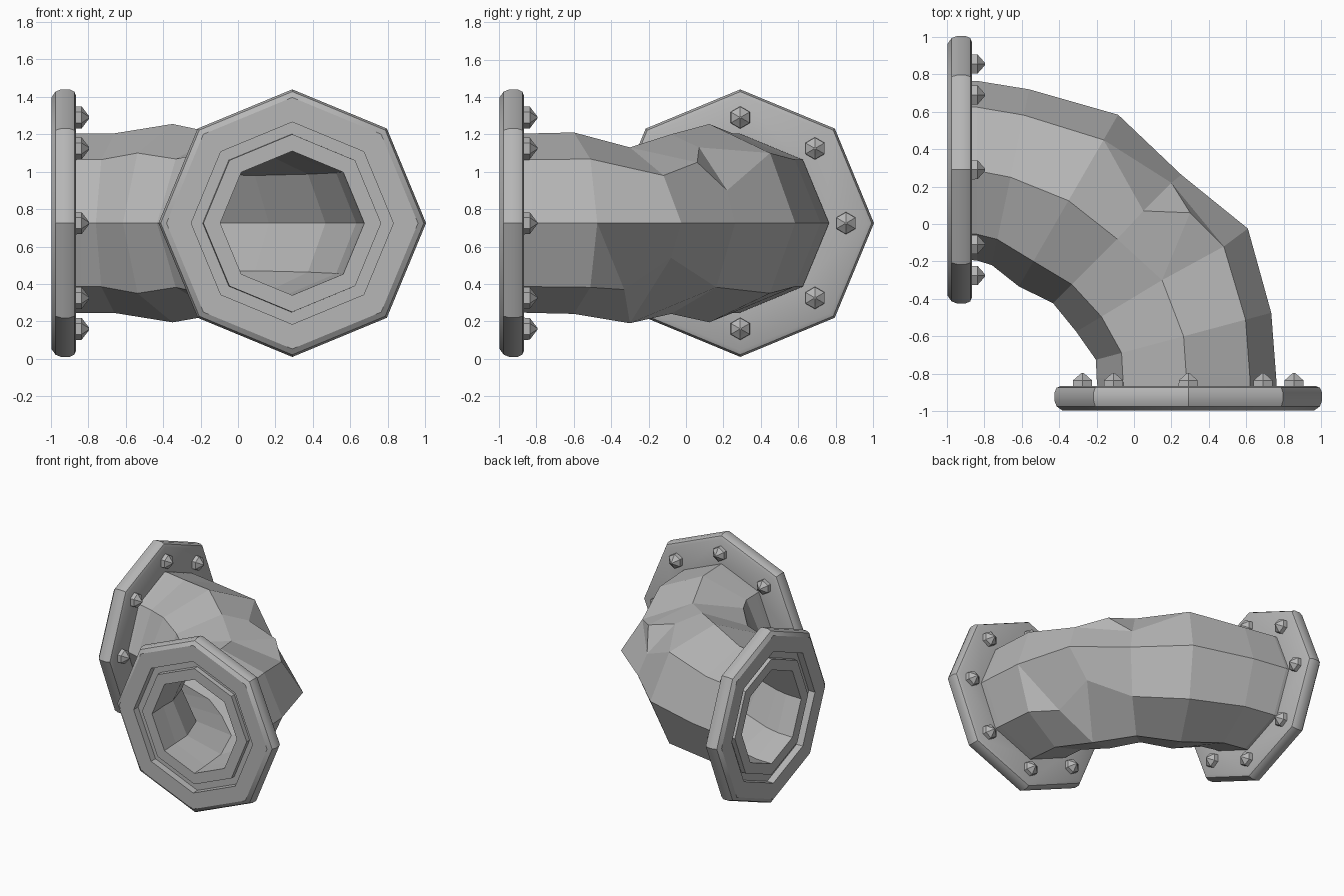
import bpy, bmesh
from math import cos, sin, pi, radians
from mathutils import Vector

cube = bpy.data.objects.get("Cube")
if cube:
    bpy.data.objects.remove(cube)

metal = bpy.data.materials.new("grey metal")
metal.use_nodes = True
GREY = (0.47, 0.47, 0.47, 1)
metal.diffuse_color = GREY
metal.node_tree.nodes["Principled BSDF"].inputs["Base Color"].default_value = GREY

MID_Z = 0.725      # height of the pipe axis
OFFSET = 0.29      # sideways centre of each flange
BACK = -0.865      # bolted face of each flange


def finish(bm, name, smooth=0):
    bmesh.ops.recalc_face_normals(bm, faces=bm.faces)
    mesh = bpy.data.meshes.new(name)
    bm.to_mesh(mesh)
    bm.free()
    mesh.materials.append(metal)
    obj = bpy.data.objects.new(name, mesh)
    bpy.context.collection.objects.link(obj)
    if smooth:
        bpy.ops.object.select_all(action="DESELECT")
        obj.select_set(True)
        bpy.context.view_layer.objects.active = obj
        bpy.ops.object.shade_smooth_by_angle(angle=radians(smooth))


def loft(bm, rings, closed):
    """Join rings of points with quads; closed joins the last to the first."""
    loops = [[bm.verts.new(p) for p in ring] for ring in rings]
    n = len(loops[0])
    for k in range(len(loops) if closed else len(loops) - 1):
        a, b = loops[k], loops[(k + 1) % len(loops)]
        for i in range(n):
            j = (i + 1) % n
            bm.faces.new((a[i], a[j], b[j], b[i]))
    return loops


def circle(r, depth, u, z, sides, swapped, phase=0):
    """Ring facing along y, or along x when swapped."""
    points = []
    for i in range(sides):
        a = phase + 2 * pi * i / sides
        across, up = u + r * cos(a), z + r * sin(a)
        points.append(Vector((depth, across, up) if swapped else (across, depth, up)))
    return points


# Flanges: rounded octagonal rims with a sunken seat around the pipe end
flange_profile = [(0.46, BACK), (0.68, BACK), (0.703, -0.875), (0.715, -0.90),
                  (0.715, -0.945), (0.703, -0.975), (0.672, -0.997),
                  (0.54, -0.997), (0.54, -0.94), (0.46, -0.94)]
# Bolts: hexagonal heads with a faceted tip
bolt_profile = [(0.060, -0.01), (0.058, 0.03), (0.038, 0.045), (0.006, 0.07)]

for side, swapped in (("front", False), ("side", True)):
    bm = bmesh.new()
    loft(bm, [circle(r, d, OFFSET, MID_Z, 8, swapped) for r, d in flange_profile], True)
    finish(bm, side + "_flange", 32)

    bm = bmesh.new()
    for k in range(8):
        u = OFFSET + 0.565 * cos(k * pi / 4)
        z = MID_Z + 0.565 * sin(k * pi / 4)
        loops = loft(bm, [circle(r, BACK + h, u, z, 6, swapped, pi / 6)
                          for r, h in bolt_profile], False)
        bm.faces.new(loops[0])
        bm.faces.new(loops[-1])
    finish(bm, side + "_bolts")

# Elbow pipe: octagonal sections along a quarter bend
# (centre x, centre y, turn, outer radius, inner radius)
sections = [(OFFSET, -0.98, 0, 0.475, 0.385), (0.28, -0.82, 0, 0.48, 0.385),
            (0.265, -0.60, 15, 0.485, 0.38), (0.15, -0.30, 31, 0.535, 0.37),
            (-0.09, -0.08, 45, 0.485, 0.36), (-0.35, 0.125, 60, 0.53, 0.37),
            (-0.66, 0.25, 78, 0.48, 0.38), (-0.84, 0.285, 90, 0.48, 0.385),
            (-0.98, OFFSET, 90, 0.475, 0.385)]


def section(x, y, turn, r):
    t = radians(turn)
    points = []
    for i in range(8):
        out, up = r * cos(i * pi / 4), r * sin(i * pi / 4)
        points.append((x + out * cos(t), y + out * sin(t), MID_Z + up))
    return points


bm = bmesh.new()
outer = [section(x, y, t, ro) for x, y, t, ro, ri in sections]
inner = [section(x, y, t, ri) for x, y, t, ro, ri in sections]
loops = loft(bm, outer + inner[::-1], True)
first, before, mid, after = loops[2:6]


def cut(a, b, i):
    """Open the quad between two sections that starts at side i."""
    j = (i + 1) % 8
    bm.faces.remove(bm.faces.get((a[i], a[j], b[j], b[i])))


# Dent in the upper outside of the bend
before[2].co.z = 1.13
before[1].co = (0.48, -0.12, 0.98)
mid[2].co.z = 1.20
mid[1].co = (0.20, 0.22, 0.90)
cut(before, mid, 1)
cut(mid, after, 1)
crease = bm.verts.new((0.05, 0.07, 1.13))
fold = bm.verts.new((0.30, 0.06, 1.05))

# Smaller dent in the lower outside of the bend
before[7].co = (0.39, -0.08, 0.54)
cut(first, before, 7)
cut(first, before, 6)
lower = bm.verts.new((0.45, -0.33, 0.37))

for face in ((mid[2], crease, fold, before[2]), (before[2], fold, before[1]),
             (before[1], fold, mid[1]), (crease, mid[1], fold),
             (after[2], after[1], crease, mid[2]), (crease, after[1], mid[1]),
             (first[0], first[7], lower), (first[0], lower, before[7], before[0]),
             (first[7], first[6], before[6], lower),
             (lower, before[6], before[7])):
    bm.faces.new(face)
finish(bm, "elbow_pipe")
